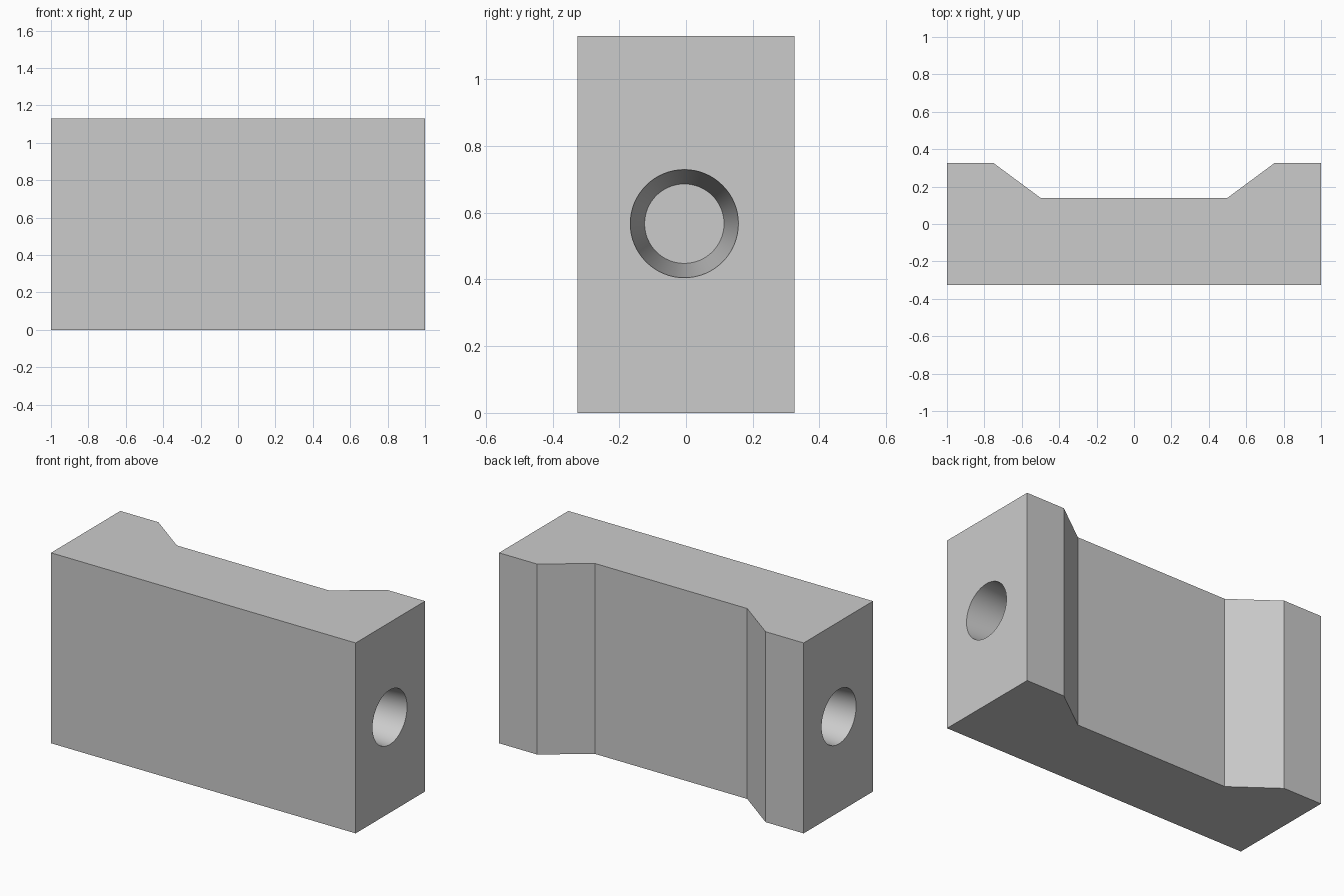
import bpy
import bmesh
from math import pi, radians

default_cube = bpy.data.objects.get("Cube")
if default_cube:
    bpy.data.objects.remove(default_cube, do_unlink=True)

HEIGHT = 1.13
HALF_DEPTH = 0.325
HOLE_Y, HOLE_Z = -0.005, 0.567
HOLE_DEPTH = 0.5
MOUTH_RADIUS, FLOOR_RADIUS = 0.162, 0.119
OVERSHOOT = 0.05

grey = bpy.data.materials.new("plain grey")
grey.use_nodes = True
colour = (0.6, 0.6, 0.6, 1)
grey.diffuse_color = colour
grey.node_tree.nodes["Principled BSDF"].inputs["Base Color"].default_value = colour


def make_block():
    """Extrude the recessed plan outline upward."""
    half = [(1, -HALF_DEPTH), (1, HALF_DEPTH), (0.75, HALF_DEPTH), (0.5, 0.14)]
    outline = half + [(-x, y) for x, y in reversed(half)]
    bm = bmesh.new()
    base = bm.faces.new([bm.verts.new((x, y, 0)) for x, y in outline])
    result = bmesh.ops.extrude_face_region(bm, geom=[base])
    top = [v for v in result["geom"] if isinstance(v, bmesh.types.BMVert)]
    bmesh.ops.translate(bm, verts=top, vec=(0, 0, HEIGHT))
    bmesh.ops.recalc_face_normals(bm, faces=bm.faces)
    mesh = bpy.data.meshes.new("block")
    bm.to_mesh(mesh)
    bm.free()
    mesh.materials.append(grey)
    block = bpy.data.objects.new("block", mesh)
    bpy.context.collection.objects.link(block)
    return block


def cut_socket(block, side):
    """Cut a tapered blind socket into one end of the block."""
    taper = (MOUTH_RADIUS - FLOOR_RADIUS) / HOLE_DEPTH
    length = HOLE_DEPTH + OVERSHOOT
    centre_x = side * (1 + OVERSHOOT - length / 2)
    bpy.ops.mesh.primitive_cone_add(
        vertices=64, radius1=FLOOR_RADIUS, radius2=MOUTH_RADIUS + taper * OVERSHOOT,
        depth=length, location=(centre_x, HOLE_Y, HOLE_Z), rotation=(0, side * pi / 2, 0))
    cutter = bpy.context.object
    cutter.name = "socket_cutter"
    cutter.hide_render = True
    cutter.data.materials.append(grey)
    cut = block.modifiers.new("socket", 'BOOLEAN')
    cut.operation = 'DIFFERENCE'
    cut.solver = 'EXACT'
    cut.object = cutter
    bpy.ops.object.select_all(action='DESELECT')
    block.select_set(True)
    bpy.context.view_layer.objects.active = block
    bpy.ops.object.modifier_apply(modifier=cut.name)
    bpy.data.objects.remove(cutter, do_unlink=True)


block = make_block()
for side in (1, -1):
    cut_socket(block, side)

# Smooth socket walls, crisp block edges
bpy.ops.object.shade_smooth_by_angle(angle=radians(25))
